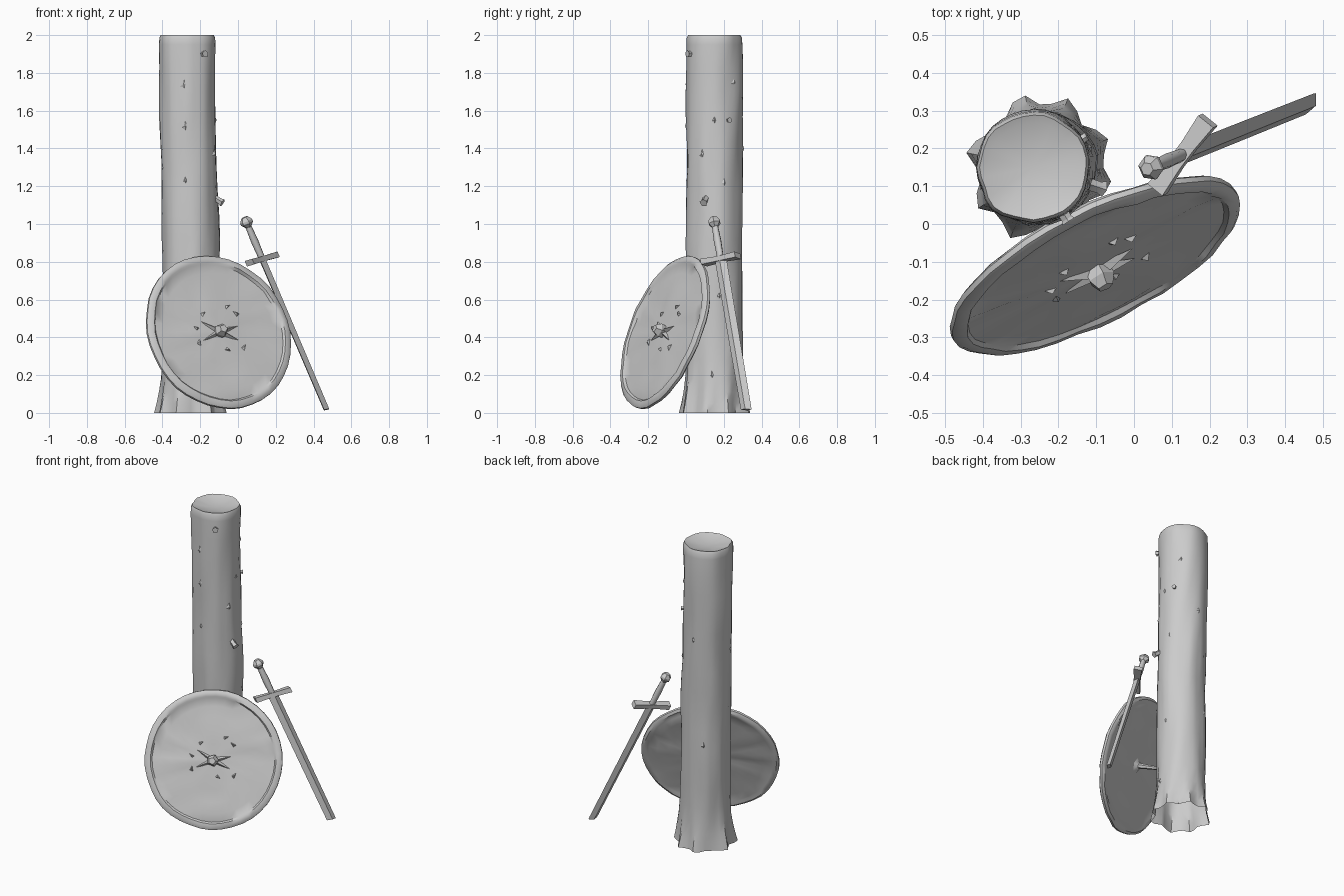
import bpy, bmesh, math, random
from mathutils import Matrix, Vector, noise

if "Cube" in bpy.data.objects:
    bpy.data.objects.remove(bpy.data.objects["Cube"])

random.seed(4)
grey = bpy.data.materials.new("plain_grey")
grey.diffuse_color = (0.6, 0.6, 0.6, 1)
grey.use_nodes = True
grey.node_tree.nodes["Principled BSDF"].inputs["Base Color"].default_value = grey.diffuse_color


def finish(name, bm, matrix=None, angle=40):
    """Turn a bmesh into a shaded object."""
    if matrix:
        bm.transform(matrix)
    bmesh.ops.recalc_face_normals(bm, faces=bm.faces)
    mesh = bpy.data.meshes.new(name)
    bm.to_mesh(mesh)
    bm.free()
    mesh.materials.append(grey)
    ob = bpy.data.objects.new(name, mesh)
    bpy.context.collection.objects.link(ob)
    bpy.ops.object.select_all(action='DESELECT')
    ob.select_set(True)
    bpy.context.view_layer.objects.active = ob
    bpy.ops.object.shade_smooth_by_angle(angle=math.radians(angle))
    return ob


def skin(bm, rings, cap=True):
    """Bridge rings of points; a single-point ring closes as a fan."""
    vs = [[bm.verts.new(p) for p in r] for r in rings]
    for a, b in zip(vs, vs[1:]):
        n = max(len(a), len(b))
        for i in range(n):
            j = (i + 1) % n
            if len(b) == 1:
                bm.faces.new((a[i], a[j], b[0]))
            elif len(a) == 1:
                bm.faces.new((a[0], b[j], b[i]))
            else:
                bm.faces.new((a[i], a[j], b[j], b[i]))
    if cap:
        for r in (vs[0], vs[-1]):
            if len(r) > 2:
                bm.faces.new(r)


def circle(n, rx, ry, z):
    return [(rx * math.cos(i * math.tau / n), ry * math.sin(i * math.tau / n), z)
            for i in range(n)]


def frame(origin, x, z):
    """Placement matrix with local z exact and local x as close as possible."""
    z = Vector(z).normalized()
    x = Vector(x)
    x = (x - z * x.dot(z)).normalized()
    m = Matrix((x, z.cross(x), z)).transposed().to_4x4()
    m.translation = Vector(origin)
    return m


# ---- tree trunk with root flare, hollow underneath ----
ROOTS = [25, 66, 105, 166, 212, 247, 300, 345]
SEG = 32


def trunk_centre(z):
    return Vector((-0.25 - 0.016 * min(1, max(0, (z - 0.9) / 0.6)), 0.15, z))


def trunk_radius(a, z):
    flare = max(0, 1 - z / 0.28) ** 1.6
    d = min(abs((math.degrees(a) - r + 180) % 360 - 180) for r in ROOTS)
    root = max(0, 1 - d / 18)
    bark = 0.012 * noise.noise((2.2 * math.cos(a), 2.2 * math.sin(a), z * 2.6))
    return 0.149 + bark + flare * (0.012 + 0.04 * root)


def trunk_ring(z, scale=1.0, drop=0.0):
    ring = []
    for i in range(SEG):
        a = math.tau * i / SEG
        r = trunk_radius(a, z) * scale
        c = trunk_centre(z)
        ring.append((c.x + r * math.cos(a), c.y + r * math.sin(a), z - drop))
    return ring


levels = [0, 0.05, 0.11, 0.18, 0.28] + [0.4 + 0.13 * i for i in range(12)] + [1.95]
rings = [trunk_ring(z) for z in levels]
rings += [trunk_ring(1.985, 0.99), trunk_ring(2.0, 0.94), trunk_ring(2.0, 0.8, 0.008),
          trunk_ring(2.0, 0.4, 0.02), [(-0.267, 0.15, 1.975)]]
bm = bmesh.new()
skin(bm, rings, cap=False)
finish("trunk", bm, angle=45)

# bark chips: shallow wedges (angle in degrees, height, size)
bm = bmesh.new()
for deg, z, s in [(262, 1.74, .03), (265, 1.52, .028), (262, 1.23, .025), (0, 1.55, .025),
                  (335, 1.37, .025), (20, 1.22, .03), (10, 0.62, .025), (355, 0.2, .025),
                  (200, 1.3, .022), (90, 1.4, .025), (120, 0.7, .025), (45, 1.75, .025)]:
    s *= 1.3
    a = math.radians(deg)
    out = Vector((math.cos(a), math.sin(a), 0))
    p = trunk_centre(z) + out * (trunk_radius(a, z) - 0.006)
    m = frame(p, (0, 0, 1), out)
    skin(bm, [[m @ Vector((s * 1.1, 0, 0)), m @ Vector((-s * .3, s * .6, 0)),
               m @ Vector((-s, -s * .1, 0)), m @ Vector((0, -s * .5, 0))],
              [m @ Vector((0, 0, 0.012))]])
finish("bark_chips", bm, angle=20)

# ---- snapped branch stubs (angle, height, length, radius, slope) ----
for n, (deg, z, length, rad, slope) in enumerate([(303, 1.9, .02, .02, 0),
                                                  (342, 1.14, .04, .022, -.6),
                                                  (30, 1.55, .015, .015, 0)]):
    a = math.radians(deg)
    out = Vector((math.cos(a), math.sin(a), slope))
    flat = Vector((math.cos(a), math.sin(a), 0))
    p = trunk_centre(z) + flat * (trunk_radius(a, z) - 0.015)
    bm = bmesh.new()
    skin(bm, [circle(5, r, r, h) for r, h in
              ((rad * .8, 0), (rad * .75, 0.015 + length * .6), (rad, 0.015 + length))])
    finish(f"branch_stub_{n + 1}", bm, frame(p, (0, 0, 1), out), 25)

# ---- round shield, local z pointing out of its front ----
SHIELD = frame((-0.104, -0.11, 0.425), (0.88, 0.47, 0), (0.425, -0.84, 0.335))
profile = [(0, -.01), (.1, -.01), (.18, -.011), (.26, -.012), (.33, -.013), (.38, -.014),
           (.39, -.016), (.412, -.018), (.428, -.007), (.428, .008), (.414, .018),
           (.39, .019), (.38, .009), (.33, .009), (.26, .01), (.18, .011), (.1, .013), (0, .015)]
rings = []
for r, h in profile:
    if r == 0:
        rings.append([(0, 0, h)])
        continue
    ring = []
    for i in range(40):
        a = math.tau * i / 40
        rr = r * (1 + 0.025 * noise.noise((2 * math.cos(a), 2 * math.sin(a), 5)))
        x, y = rr * math.cos(a) * 0.988, rr * math.sin(a)
        # long plank-like waves across the boards, light dents on the rim
        wave = 0.014 * noise.noise((x * 3, y * 14, 1)) if r < .385 else \
            0.01 * noise.noise((x * 9, y * 9, 3))
        ring.append((x, y, h + wave))
    rings.append(ring)
bm = bmesh.new()
skin(bm, rings)
finish("shield", bm, SHIELD, 40)

# small faceted boss with four tapered straps
bm = bmesh.new()
skin(bm, [circle(5, r, r, h) for r, h in ((.034, .005), (.038, .04), (.022, .068))])
finish("shield_boss", bm, SHIELD, 20)
bm = bmesh.new()
for deg in (15, 150, 205, 335):
    m = Matrix.Rotation(math.radians(deg), 4, 'Z')
    skin(bm, [[m @ Vector(p) for p in ((.02, -.018, .008), (.02, .018, .008), (.02, 0, .036))],
              [m @ Vector((.115, 0, .016))]])
finish("boss_straps", bm, SHIELD, 20)

# bolt running from the boss back to the trunk, with a low collar
bm = bmesh.new()
skin(bm, [circle(6, r, r, h) for r, h in
          ((.05, -.008), (.018, -.028), (.013, -.1), (.011, -.2))])
finish("shield_bolt", bm, SHIELD, 40)

# splinters around the boss
bm = bmesh.new()
for x, y in ((-.13, -.06), (-.08, .1), (.12, .1), (.13, -.09), (.07, .14), (-.13, .02), (.03, -.1)):
    m = Matrix.Translation((x, y, .006)) @ Matrix.Rotation(random.uniform(0, 6.28), 4, 'Z')
    skin(bm, [[m @ Vector(p) for p in ((-.02, -.013, 0), (.03, 0, 0), (-.012, .016, 0))],
              [m @ Vector((.004, 0, .02))]])
finish("shield_splinters", bm, SHIELD, 15)

# ---- sword: local z runs from pommel to tip, local x along the guard ----
pommel, tip = Vector((.045, .15, 1.01)), Vector((.471, .32, .012))
SWORD = frame(pommel, (.59, .79, .16), tip - pommel)
length = (tip - pommel).length


def sword_part(name, sections, sides, angle=25):
    bm = bmesh.new()
    skin(bm, [circle(sides, rx, ry, z) for rx, ry, z in sections])
    return finish(name, bm, SWORD, angle)


sword_part("pommel", [(.018, .018, -.028), (.034, .034, -.006), (.034, .034, .008),
                      (.016, .016, .03)], 6)
sword_part("hilt", [(.017, .015, .015), (.021, .019, .11), (.018, .016, .22)], 8, 50)
bm = bmesh.new()
skin(bm, [[(x, -w, .215 - h + .2 * x), (x, w, .215 - h + .2 * x),
           (x, w, .215 + h + .2 * x), (x, -w, .215 + h + .2 * x)] for x, w, h in
          ((-.112, .026, .016), (-.03, .02, .014), (.03, .02, .014), (.112, .026, .016))])
finish("guard", bm, SWORD, 25)

# blade: diamond section turned slightly from the guard, its end cut level
bm = bmesh.new()
skin(bm, [circle(4, rx, ry, z) for rx, ry, z in
          ((.033, .018, .21), (.032, .017, .6), (.03, .016, length - .02))] +
     [[(x, y, length - .006 + .3 * x) for x, y, _ in circle(4, .029, .015, 0)]])
finish("blade", bm, SWORD @ Matrix.Rotation(math.radians(-15), 4, 'Z'), 20)
